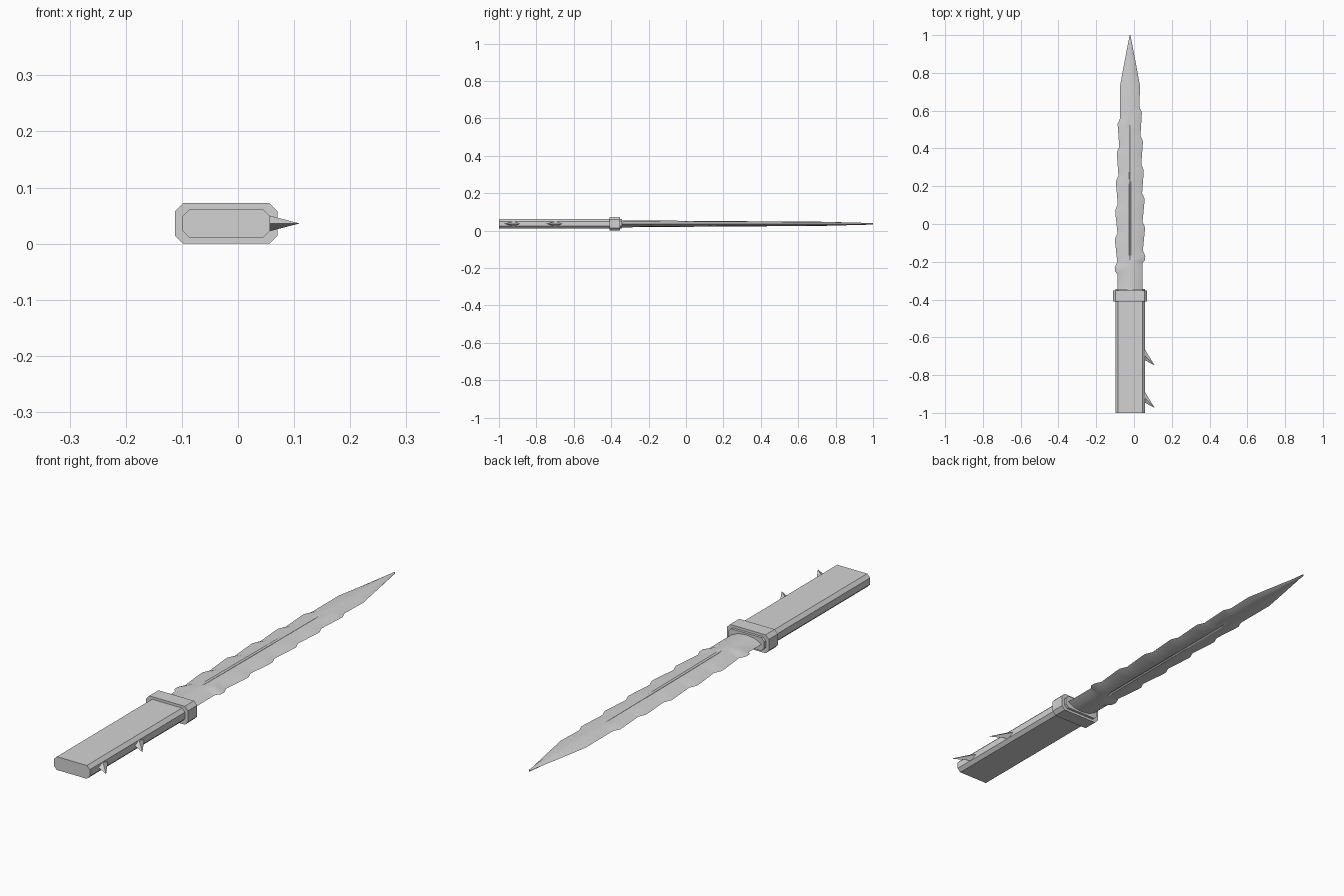
import bpy

if "Cube" in bpy.data.objects:
    bpy.data.objects.remove(bpy.data.objects["Cube"])

CX, CZ = -0.021, 0.036   # axis of the knife

steel = bpy.data.materials.new("light grey")
steel.diffuse_color = (0.65, 0.65, 0.65, 1)
steel.use_nodes = True
steel.node_tree.nodes["Principled BSDF"].inputs["Base Color"].default_value = steel.diffuse_color


def loft(name, rings, smooth=False):
    """Skin a closed solid through rings of equal point count."""
    n = len(rings[0])
    verts = [p for r in rings for p in r]
    faces = [tuple(range(n)), tuple(range((len(rings) - 1) * n, len(rings) * n))]
    for i in range(len(rings) - 1):
        for j in range(n):
            k = (j + 1) % n
            faces.append((i * n + j, i * n + k, (i + 1) * n + k, (i + 1) * n + j))
    me = bpy.data.meshes.new(name)
    me.from_pydata(verts, [], faces)
    me.materials.append(steel)
    ob = bpy.data.objects.new(name, me)
    bpy.context.collection.objects.link(ob)
    bpy.ops.object.select_all(action='DESELECT')
    ob.select_set(True)
    bpy.context.view_layer.objects.active = ob
    bpy.ops.object.mode_set(mode='EDIT')
    bpy.ops.mesh.select_all(action='SELECT')
    bpy.ops.mesh.normals_make_consistent(inside=False)
    bpy.ops.object.mode_set(mode='OBJECT')
    if smooth:
        bpy.ops.object.shade_smooth_by_angle(angle=0.5)
    return ob


def octagon(y, w, h, c):
    """Chamfered rectangle ring, half sizes w and h."""
    pts = [(w, h - c), (w - c, h), (c - w, h), (-w, h - c),
           (-w, c - h), (c - w, -h), (w - c, -h), (w, c - h)]
    return [(CX + x, y, CZ + z) for x, z in pts]


def interp(table, y):
    for (a, u), (b, v) in zip(table, table[1:]):
        if y <= b:
            return u + (v - u) * max(0, (y - a) / (b - a))
    return table[-1][1]


# Handle and guard
loft("handle", [octagon(-1, 0.078, 0.026, 0.013), octagon(-0.343, 0.078, 0.026, 0.013)])
loft("guard", [octagon(-0.41, 0.091, 0.036, 0.014), octagon(-0.353, 0.091, 0.036, 0.014)])

# Two backswept barbs on the handle side
for i, y in enumerate((-0.655, -0.88)):
    base = [(0.052, y, CZ), (0.052, y - 0.035, CZ + 0.015),
            (0.052, y - 0.063, CZ), (0.052, y - 0.035, CZ - 0.015)]
    tip = [(0.109 + (p[0] - 0.052) * 0.01, y - 0.093 + (p[1] - y) * 0.01,
            CZ + (p[2] - CZ) * 0.01) for p in base]
    loft(f"barb_{i + 1}", [base, tip])

# Blade outline: gradual widening towards the tip, then a sharp step back in
envelope = [(-0.36, 0.081), (-0.2, 0.081), (0.1, 0.078), (0.55, 0.065), (0.73, 0.054)]


def edge_profile(first):
    prof = [(-0.36, 0.067), (first - 0.035, 0.067)]
    for k in range(6):
        y = first + 0.152 * k
        prof += [(y - 0.02, interp(envelope, y) - 0.001), (y, interp(envelope, y)),
                 (y + 0.03, interp(envelope, y) - 0.013)]
    return prof + [(0.73, 0.053), (0.85, 0.031), (1.0, 0.002)]


left, right = edge_profile(-0.23), edge_profile(-0.17)
thickness = [(-0.36, 0.019), (0.0, 0.016), (0.73, 0.011), (1.0, 0.004)]
groove = [(-0.22, 0), (-0.16, 0.004), (0.5, 0.003), (0.6, 0)]


def blade_ring(y):
    h, g = interp(thickness, y), interp(groove, y)
    wl, wr = interp(left, y), interp(right, y)
    lip = min(0.006, 0.3 * wl)
    top = [(-0.55 * wl, 0.8 * h), (-lip, h), (0, h - g), (lip, h), (0.55 * wr, 0.8 * h)]
    pts = [(-wl, 0)] + top + [(wr, 0)] + [(x, -z) for x, z in reversed(top)]
    return [(CX + x, y, CZ + z) for x, z in pts]


stations = sorted({round(y, 3) for y, _ in left + right + groove})
loft("blade", [blade_ring(y) for y in stations], smooth=True)
